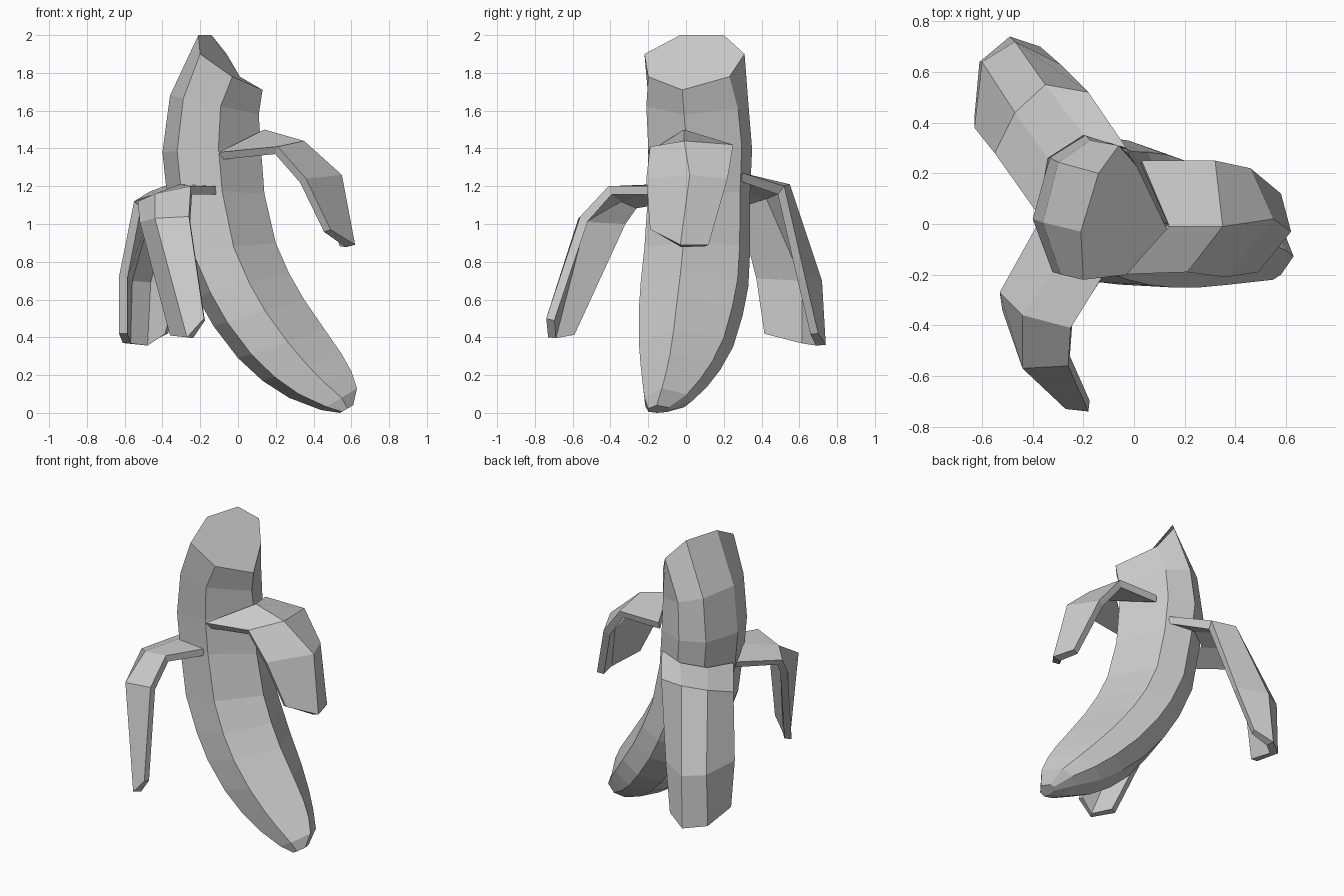
import bpy
import bmesh

# Remove the default object
default_cube = bpy.data.objects.get("Cube")
if default_cube:
    bpy.data.objects.remove(default_cube, do_unlink=True)


def make_material(name, color):
    material = bpy.data.materials.new(name)
    material.use_nodes = True
    material.diffuse_color = color
    shader = material.node_tree.nodes["Principled BSDF"]
    shader.inputs["Base Color"].default_value = color
    return material


grey = make_material("plain grey", (.6, .6, .6, 1))


def loft(name, rows, closed=False):
    """Skin a list of equally long point rows, optionally as a capped tube."""
    bm = bmesh.new()
    grid = [[bm.verts.new(point) for point in row] for row in rows]
    count = len(rows[0])
    for row, following in zip(grid, grid[1:]):
        for i in range(count if closed else count - 1):
            j = (i + 1) % count
            bm.faces.new((row[i], following[i], following[j], row[j]))
    if closed:
        bm.faces.new(grid[0])
        bm.faces.new(grid[-1])
        bmesh.ops.recalc_face_normals(bm, faces=bm.faces)
    mesh = bpy.data.meshes.new(name)
    bm.to_mesh(mesh)
    bm.free()
    mesh.materials.append(grey)
    obj = bpy.data.objects.new(name, mesh)
    bpy.context.scene.collection.objects.link(obj)
    return obj


def make_peel(name, rows):
    """Bent strip of skin: outer surface thickened towards the fruit."""
    obj = loft(name, rows)
    thickness = obj.modifiers.new("skin thickness", "SOLIDIFY")
    thickness.thickness = .045
    thickness.offset = -1
    thickness.use_even_offset = True
    return obj


# Seven-sided section: (inner curve to outer curve, front to back)
section = [(0, .37), (.43, 0), (.85, .02), (1, .4), (.87, .84), (.6, 1), (.28, .9)]


def section_ring(inner_x, inner_z, outer_x, outer_z, front, back):
    return [(inner_x + (outer_x - inner_x) * across,
             front + (back - front) * depth,
             inner_z + (outer_z - inner_z) * across)
            for across, depth in section]


# Slanted bite at the top of the fruit
bite_ring = [(.13, -.02, 1.71), (-.03, -.2, 1.78), (-.2, -.22, 1.9), (-.21, -.03, 2),
             (-.14, .2, 2), (-.06, .31, 1.9), (.01, .23, 1.78)]

# Curved body: inner x, z, outer x, z, front y, back y
body_stations = [
    (.11, 1.58, -.36, 1.68, -.21, .33),
    (.12, 1.42, -.4, 1.38, -.2, .35),
    (.14, 1.16, -.38, 1.19, -.2, .34),
    (.2, .9, -.32, .85, -.22, .34),
    (.27, .74, -.22, .62, -.24, .33),
    (.35, .6, -.13, .46, -.25, .3),
    (.46, .44, 0, .29, -.25, .25),
    (.55, .31, .13, .17, -.24, .18),
    (.6, .22, .27, .08, -.23, .11),
    (.63, .13, .44, .015, -.22, .03),
    (.61, .04, .54, 0, -.2, -.08),
]
loft("banana_body", [bite_ring] + [section_ring(*s) for s in body_stations], closed=True)

# Peel hanging towards the left side
make_peel("left_peel", [
    [(-.1, -.2, 1.38), (.14, -.01, 1.5), (.03, .25, 1.42)],
    [(.21, -.19, 1.41), (.35, -.01, 1.44), (.32, .25, 1.42)],
    [(.36, -.21, 1.24), (.55, .02, 1.26), (.46, .22, 1.24)],
    [(.49, -.19, .97), (.62, -.03, .89), (.58, .12, .89)],
])

# Peel hanging towards the front
make_peel("front_peel", [
    [(-.38, 0, 1.17), (-.31, -.17, 1.21), (-.12, -.2, 1.2)],
    [(-.53, -.27, 1.12), (-.44, -.36, 1.16), (-.25, -.41, 1.2)],
    [(-.52, -.34, 1.01), (-.44, -.57, 1.03), (-.26, -.56, 1.04)],
    [(-.36, -.61, .41), (-.27, -.73, .4), (-.18, -.74, .5)],
])

# Wider peel hanging towards the back
make_peel("back_peel", [
    [(-.03, .3, 1.27), (-.2, .35, 1.25), (-.34, .26, 1.22), (-.38, .04, 1.18)],
    [(-.18, .52, 1.2), (-.35, .55, 1.21), (-.47, .44, 1.17), (-.55, .28, 1.12)],
    [(-.29, .63, .72), (-.47, .72, .7), (-.6, .64, .71), (-.63, .38, .72)],
    [(-.37, .7, .42), (-.49, .74, .36), (-.61, .64, .37), (-.63, .42, .42)],
])
